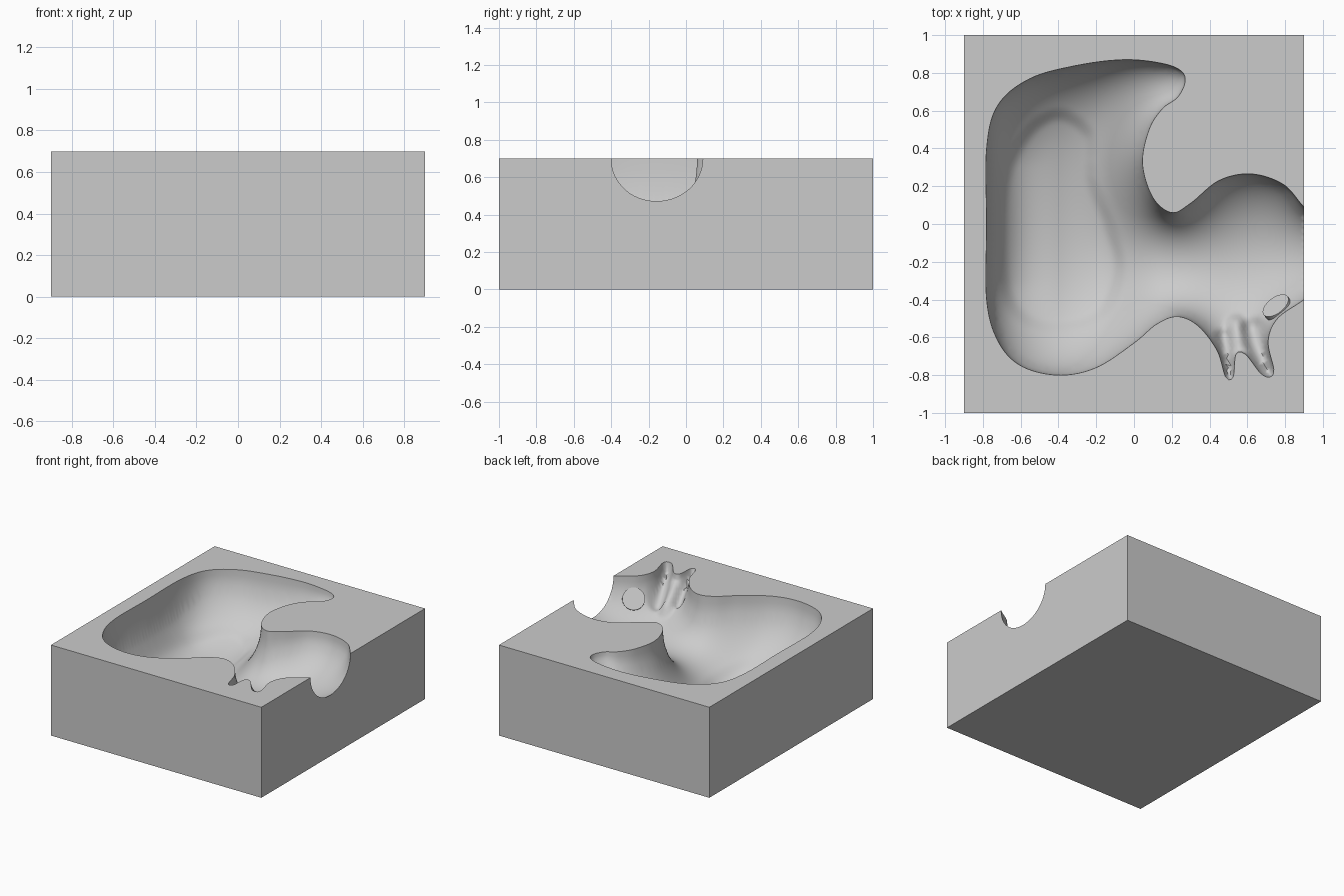
import bpy, bmesh, math
from mathutils import Vector, kdtree
from mathutils.bvhtree import BVHTree
from mathutils.geometry import delaunay_2d_cdt, intersect_point_line

if "Cube" in bpy.data.objects:
    bpy.data.objects.remove(bpy.data.objects["Cube"])

TOP, STEP = 0.7, 0.02

# Outline of the cavity; the head runs past the right-hand cut
OUTLINE = [(.27, .75), (.25, .81), (.15, .85), (-.05, .87), (-.3, .84), (-.55, .77),
           (-.72, .63), (-.78, .4), (-.78, 0), (-.78, -.4), (-.72, -.62), (-.6, -.75),
           (-.4, -.8), (-.2, -.76), (0, -.63), (.12, -.53), (.23, -.49), (.34, -.54),
           (.44, -.67), (.485, -.81), (.525, -.81), (.54, -.69), (.59, -.69), (.67, -.79),
           (.72, -.81), (.74, -.77), (.71, -.62), (.76, -.5), (.9, -.4), (1.02, -.3),
           (1.08, -.15), (1.02, -.02), (.9, .09), (.79, .21), (.62, .265), (.45, .23),
           (.3, .11), (.2, .06), (.1, .14), (.045, .32), (.08, .5), (.15, .61), (.23, .67)]

# Wing area, pressed a little deeper into the floor
WING = [(-.4, .62), (-.6, .5), (-.73, .2), (-.73, -.3), (-.62, -.52), (-.4, -.58),
        (-.15, -.5), (-.04, -.25), (-.09, 0), (-.19, .25), (-.21, .5)]

# Ear grooves and the ridge between them: start, end, width, extra depth
EARS = [((.505, -.8), (.47, -.6), .06, .04),
        ((.715, -.79), (.64, -.56), .09, .05),
        ((.565, -.69), (.54, -.53), .07, -.06)]


def smooth_loop(points, spacing):
    """Closed Catmull-Rom curve sampled at about the given spacing."""
    pts, loop = [Vector(p) for p in points], []
    for i in range(len(pts)):
        a, b, c, d = (pts[(i + k) % len(pts)] for k in (-1, 0, 1, 2))
        n = max(2, round((c - b).length / spacing))
        for s in range(n):
            t = s / n
            loop.append(b + (c - a) * t / 2 + (a * 2 - b * 5 + c * 4 - d) * t * t / 2
                        + (b * 3 - a - c * 3 + d) * t ** 3 / 2)
    return loop


def inside(p, loop):
    hit = False
    for a, b in zip(loop, loop[1:] + loop[:1]):
        if (a.y > p.y) != (b.y > p.y) and p.x < a.x + (p.y - a.y) * (b.x - a.x) / (b.y - a.y):
            hit = not hit
    return hit


def finder(loop):
    tree = kdtree.KDTree(len(loop))
    for i, p in enumerate(loop):
        tree.insert(p.to_3d(), i)
    tree.balance()
    return lambda p: tree.find(p.to_3d())[2]


def ease(t):
    t = max(0, min(1, t))
    return t * t * (3 - 2 * t)


def ear_relief(p):
    total = 0
    for start, end, width, amount in EARS:
        a, b = Vector(start), Vector(end)
        t = max(0, min(1, intersect_point_line(p, a, b)[1]))
        total += amount * ease(1 - (p - a.lerp(b, t)).length / width)
    return total


def inflate(verts, faces, free):
    """Relax a domed height over the mesh, zero everywhere but the free points."""
    weights, area = [{} for v in verts], [0.0] * len(verts)
    for f in faces:
        for k in range(3):
            o, a, b = f[k], f[k - 2], f[k - 1]
            u, w = verts[a] - verts[o], verts[b] - verts[o]
            cross = max(abs(u.x * w.y - u.y * w.x), 1e-9)
            cot = u.dot(w) / cross / 2
            weights[a][b] = weights[a].get(b, 0) + cot
            weights[b][a] = weights[b].get(a, 0) + cot
            area[o] += cross / 6
    rows = []
    for i in free:
        near = [(j, max(w, 0)) for j, w in weights[i].items()]
        rows.append((i, near, sum(w for j, w in near), 2 * area[i]))
    height = [0.0] * len(verts)
    for _ in range(170):
        for i, near, total, load in rows:
            goal = (load + sum(w * height[j] for j, w in near)) / total
            height[i] += 1.85 * (goal - height[i])
    return height


def cavity_top():
    """Flat top sheet with the cavity sunk into it as a rounded relief."""
    rim, wing = smooth_loop(OUTLINE, .015), smooth_loop(WING, STEP)
    rim_gap, wing_gap = finder(rim), finder(wing)
    corners = [Vector(c) for c in ((-.9, -1), (1.4, -1), (1.4, 1), (-.9, 1))]
    fixed = corners + rim
    points, n = list(fixed), len(rim)
    # Close rows of points follow the rim, then an even lattice fills the middle
    for gap in (.003, .009, .018):
        for i, p in enumerate(rim):
            along = rim[(i + 1) % n] - rim[i - 1]
            q = p + Vector((-along.y, along.x)).normalized() * gap
            if inside(q, rim) and rim_gap(q) > gap * .9:
                points.append(q)
    for row in range(-50, 50):
        for col in range(-45, 62):
            p = Vector((col + row % 2 / 2, row * math.sqrt(3) / 2)) * STEP
            if inside(p, rim) and rim_gap(p) > .03:
                points.append(p)
    first = len(corners)
    edges = [(i, (i + 1) % first) for i in range(first)]
    edges += [(first + i, first + (i + 1) % n) for i in range(n)]
    verts, _, faces, origin = delaunay_2d_cdt(points, edges, [], 0, 1e-5)[:4]
    free = [i for i, o in enumerate(origin) if o and min(o) >= len(fixed)]
    height = inflate(verts, faces, free)

    bm = bmesh.new()
    made = []
    for v, h in zip(verts, height):
        depth = math.sqrt(max(h, 0))
        if h > 0:
            # The body is deeper than the head, with a steep wall on its outer side
            depth *= 1 + .18 * ease((.15 - v.x) / .35)
            depth += .06 * ease((-.4 - v.x) / .3) * ease((.7 - abs(v.y)) / .4) \
                * min(1, rim_gap(v) / .03)
            depth += ear_relief(v) * min(1, rim_gap(v) / .025)
            if inside(v, wing):
                depth += .02 * ease(wing_gap(v) / .08)
        made.append(bm.verts.new((v.x, v.y, TOP - max(depth, 0))))
    for f in faces:
        bm.faces.new([made[i] for i in f])
    return bm


def add_object(name, bm, material, angle):
    mesh = bpy.data.meshes.new(name)
    bm.to_mesh(mesh)
    bm.free()
    obj = bpy.data.objects.new(name, mesh)
    bpy.context.collection.objects.link(obj)
    mesh.materials.append(material)
    bpy.ops.object.select_all(action='DESELECT')
    obj.select_set(True)
    bpy.context.view_layer.objects.active = obj
    bpy.ops.object.shade_smooth_by_angle(angle=math.radians(angle))


grey = bpy.data.materials.new("plain grey")
grey.use_nodes = True
grey.diffuse_color = (.6, .6, .6, 1)
grey.node_tree.nodes["Principled BSDF"].inputs["Base Color"].default_value = (.6, .6, .6, 1)

# Mould block: trim the sheet at the right side, then drop walls and close the base
block = cavity_top()
bmesh.ops.bisect_plane(block, geom=block.verts[:] + block.edges[:] + block.faces[:],
                       plane_co=(.9, 0, 0), plane_no=(1, 0, 0), clear_outer=True)
block.normal_update()
surface = BVHTree.FromBMesh(block)
border = [e for e in block.edges if e.is_boundary]
walls = bmesh.ops.extrude_edge_only(block, edges=border)["geom"]
for v in walls:
    if isinstance(v, bmesh.types.BMVert):
        v.co.z = 0
base_edges = [e for e in walls if isinstance(e, bmesh.types.BMEdge)
              and all(v.co.z == 0 for v in e.verts)]
bmesh.ops.holes_fill(block, edges=base_edges, sides=0)
bmesh.ops.recalc_face_normals(block, faces=block.faces[:])
add_object("mould_block", block, grey, 60)

# Round eye disc lying on the cavity wall
spot, normal, _, _ = surface.ray_cast(Vector((.76, -.445, 2)), Vector((0, 0, -1)))
if normal.z < 0:
    normal = -normal
eye = bmesh.new()
bmesh.ops.create_cone(eye, cap_ends=True, segments=40, radius1=.08, radius2=.08, depth=.04)
turn = normal.to_track_quat('Z', 'Y').to_matrix().to_4x4()
turn.translation = spot
bmesh.ops.transform(eye, matrix=turn, verts=eye.verts[:])
add_object("eye_disc", eye, grey, 40)
